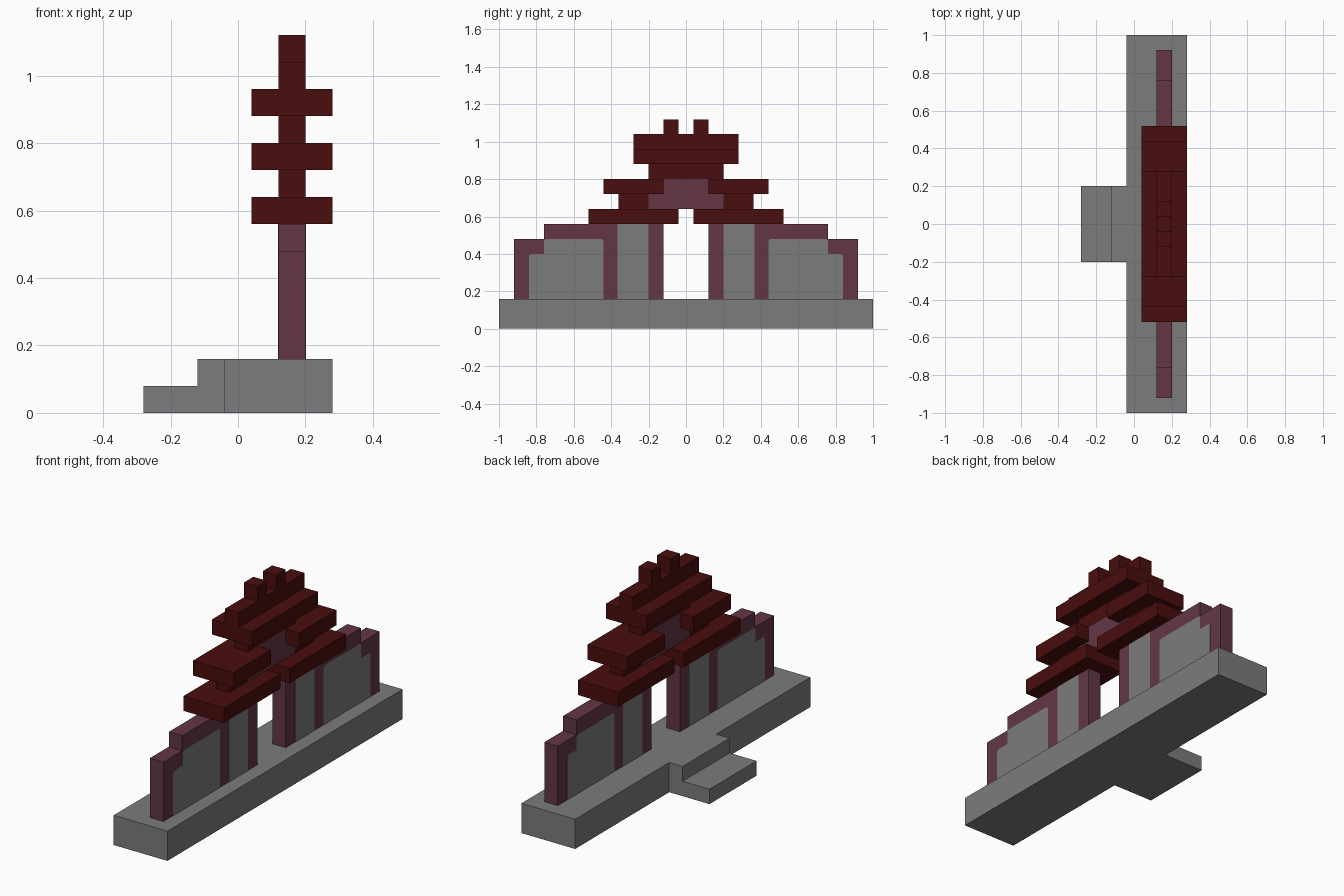
import bpy
import bmesh

cube = bpy.data.objects.get("Cube")
if cube:
    bpy.data.objects.remove(cube, do_unlink=True)


def material(name, rgb):
    m = bpy.data.materials.new(name)
    m.use_nodes = True
    m.diffuse_color = (*rgb, 1)
    m.node_tree.nodes["Principled BSDF"].inputs["Base Color"].default_value = (*rgb, 1)
    return m


STONE = material("grey stone", (0.2, 0.2, 0.2))
PLUM = material("plum wall", (0.125, 0.037, 0.06))
RED = material("dark red roof", (0.068, 0.004, 0.004))

THIN = (0.12, 0.20)    # depth of walls and posts
WIDE = (0.04, 0.28)    # depth of roof slabs
PROUD = 0.001          # how far the panels stand out of the wall
SIDES = (("left", 1), ("right", -1))


def prism(name, mat, xs, outline):
    """Extrude an outline of (y, z) points along x."""
    bm = bmesh.new()
    face = bm.faces.new([bm.verts.new((xs[0], y, z)) for y, z in outline])
    moved = bmesh.ops.extrude_face_region(bm, geom=[face])["geom"]
    verts = [v for v in moved if isinstance(v, bmesh.types.BMVert)]
    bmesh.ops.translate(bm, verts=verts, vec=(xs[1] - xs[0], 0, 0))
    bmesh.ops.recalc_face_normals(bm, faces=bm.faces)
    mesh = bpy.data.meshes.new(name)
    bm.to_mesh(mesh)
    bm.free()
    mesh.materials.append(mat)
    obj = bpy.data.objects.new(name, mesh)
    bpy.context.collection.objects.link(obj)


def box(name, mat, xs, ys, zs):
    (a, b), (lo, hi) = ys, zs
    prism(name, mat, xs, [(a, lo), (b, lo), (b, hi), (a, hi)])


def pair(name, mat, xs, outline):
    """Build a part on both halves, mirrored over y."""
    for side, s in SIDES:
        prism(f"{side}_{name}", mat, xs, [(s * y, z) for y, z in outline])


def pair_box(name, mat, xs, ys, zs):
    for side, s in SIDES:
        box(f"{side}_{name}", mat, xs, sorted(s * y for y in ys), zs)


# Plinth with entrance steps
box("plinth", STONE, (-0.04, 0.28), (-1, 1), (0, 0.16))
box("upper_step", STONE, (-0.12, -0.04), (-0.2, 0.2), (0, 0.16))
box("lower_step", STONE, (-0.28, -0.12), (-0.2, 0.2), (0, 0.08))

# Stepped walls beside the doorway
pair("wall", PLUM, THIN, [(0.12, 0.16), (0.92, 0.16), (0.92, 0.48),
                          (0.76, 0.48), (0.76, 0.56), (0.12, 0.56)])

# Stone panels showing on both faces of each wall
panel_x = (THIN[0] - PROUD, THIN[1] + PROUD)
pair_box("inner_panel", STONE, panel_x, (0.2, 0.365), (0.16, 0.56))
pair("outer_panel", STONE, panel_x,
     [(0.44, 0.16), (0.84, 0.16), (0.84, 0.39), (0.83, 0.4), (0.76, 0.4),
      (0.76, 0.47), (0.75, 0.48), (0.45, 0.48), (0.44, 0.47)])

# Plum gable in the middle of the roof
prism("gable", PLUM, THIN, [(-0.2, 0.64), (0.2, 0.64), (0.2, 0.72), (0.12, 0.72),
                            (0.12, 0.8), (-0.12, 0.8), (-0.12, 0.72), (-0.2, 0.72)])

# Split roof tiers
pair_box("lower_roof", RED, WIDE, (0.04, 0.52), (0.56, 0.64))
pair_box("lower_post", RED, THIN, (0.2, 0.36), (0.64, 0.72))
pair_box("middle_roof", RED, WIDE, (0.12, 0.44), (0.72, 0.8))

# Joined top tier with ridge and finials
box("upper_post", RED, THIN, (-0.2, 0.2), (0.8, 0.88))
box("top_roof", RED, WIDE, (-0.28, 0.28), (0.88, 0.96))
box("ridge", RED, THIN, (-0.28, 0.28), (0.96, 1.04))
pair_box("finial", RED, THIN, (0.04, 0.12), (1.04, 1.12))
